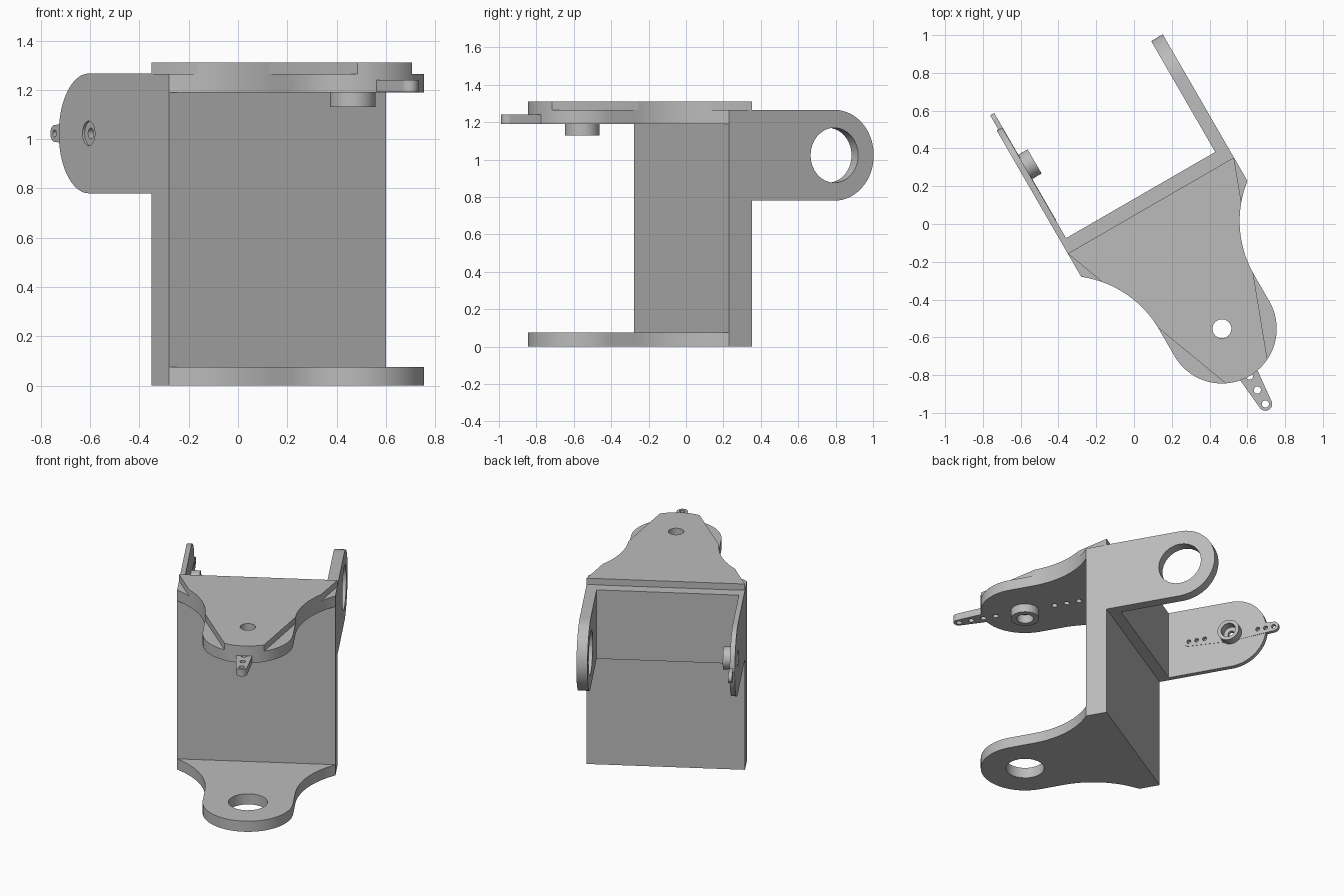
import bpy
import bmesh
from math import sin, cos, pi, radians
from mathutils import Matrix

cube = bpy.data.objects.get("Cube")
if cube:
    bpy.data.objects.remove(cube)

grey = bpy.data.materials.new("matte_grey")
grey.use_nodes = True
GREY = (0.5, 0.5, 0.5, 1)
grey.diffuse_color = GREY
grey.node_tree.nodes["Principled BSDF"].inputs["Base Color"].default_value = GREY

# The bracket is turned about the vertical
TURN = Matrix.Rotation(radians(30), 4, 'Z')
UP = Matrix.Identity(4)
# Profile (y, z), extruded along x
SIDE = Matrix(((0, 0, 1, 0), (1, 0, 0, 0), (0, 1, 0, 0), (0, 0, 0, 1)))


def prism(name, points, low, high, axis=UP):
    """Extrude a closed counter-clockwise profile between two levels."""
    bm = bmesh.new()
    bottom = [bm.verts.new((a, b, low)) for a, b in points]
    top = [bm.verts.new((a, b, high)) for a, b in points]
    bm.faces.new(bottom[::-1])
    bm.faces.new(top)
    n = len(points)
    for i in range(n):
        j = (i + 1) % n
        bm.faces.new((bottom[i], bottom[j], top[j], top[i]))
    bm.transform(TURN @ axis)
    bmesh.ops.recalc_face_normals(bm, faces=bm.faces)
    mesh = bpy.data.meshes.new(name)
    bm.to_mesh(mesh)
    bm.free()
    mesh.materials.append(grey)
    obj = bpy.data.objects.new(name, mesh)
    bpy.context.collection.objects.link(obj)
    return obj


def arc(cx, cy, r, start, end, steps=24):
    angles = [radians(start + (end - start) * i / steps) for i in range(steps + 1)]
    return [(cx + r * cos(a), cy + r * sin(a)) for a in angles]


def circle(cx, cy, r, steps=32):
    return arc(cx, cy, r, 0, 360, steps)[:-1]


def rect(x0, x1, y0, y1):
    return [(x0, y0), (x1, y0), (x1, y1), (x0, y1)]


def boolean(obj, cutter, operation='DIFFERENCE'):
    mod = obj.modifiers.new("cut", 'BOOLEAN')
    mod.object = cutter
    mod.operation = operation
    mod.solver = 'EXACT'
    bpy.context.view_layer.objects.active = obj
    bpy.ops.object.modifier_apply(modifier=mod.name)
    bpy.data.objects.remove(cutter)


def drill(obj, cx, cy, r, low, high, axis=UP):
    boolean(obj, prism("drill", circle(cx, cy, r), low, high, axis))


# Shared dimensions
LEFT, RIGHT, FRONT, BACK = -0.382, 0.634, -0.102, 0.04
MID = (LEFT + RIGHT) / 2
LUG_Y, LUG_R, NECK_Y = -0.713, 0.29, -0.55
ARM_Z, ARM_Y, ARM_R = 1.023, 0.55, 0.243
WALL_TOP, FLANGE_LOW, CAP_TOP = 1.265, 1.19, 1.31
INNER_L, INNER_R = -0.349, 0.563


def flange_profile(back):
    """Plate with hollow flanks that narrows to a round lug."""
    r = 0.568
    sweep = 52.07
    lug = arc(MID, LUG_Y, LUG_R, 180, 360, 36)
    left = arc(MID - LUG_R - r, NECK_Y, r, sweep, 0)
    right = arc(MID + LUG_R + r, NECK_Y, r, 180, 180 - sweep)
    left[0], right[-1] = (LEFT, FRONT), (RIGHT, FRONT)
    ends = [(RIGHT, back), (LEFT, back)] if back > FRONT else []
    return left + lug + right + ends


def horn_profile(cx, cy, length, tip, waist):
    """Double-ended tapered lever with round tips."""
    ahead = arc(cx, cy + length, tip, 0, 180, 16)
    behind = arc(cx, cy - length, tip, 180, 360, 16)
    return ahead + [(cx - waist, cy)] + behind + [(cx + waist, cy)]


# Upright wall and the rib between the arms
prism("upright_wall", rect(LEFT, RIGHT, FRONT, BACK), 0, WALL_TOP)
prism("rear_rib", rect(INNER_L, INNER_R, BACK, 0.115), 0.78, WALL_TOP)

# Lower flange with its bearing hole
lower = prism("lower_flange", flange_profile(FRONT), 0, 0.075)
drill(lower, MID, LUG_Y, 0.125, -0.1, 0.2)

# Upper flange and the raised straight-sided cap on it
upper = prism("upper_flange", flange_profile(FRONT), FLANGE_LOW, WALL_TOP)
cap = prism("upper_cap", flange_profile(BACK), WALL_TOP, CAP_TOP)
taper = [(LEFT, BACK), (MID - 0.125, -0.98), (MID - 0.125, -1.1),
         (MID + 0.125, -1.1), (MID + 0.125, -0.98), (RIGHT, BACK)]
boolean(cap, prism("taper", taper, 1.2, 1.4), 'INTERSECT')

# Lever and hub under the upper flange
horn = prism("upper_horn", horn_profile(MID, LUG_Y, 0.46, 0.036, 0.08),
             FLANGE_LOW + 0.001, 1.24)
hub = prism("upper_hub", circle(MID, LUG_Y, 0.093), 1.13, FLANGE_LOW + 0.002)
for part in (upper, cap, horn):
    drill(part, MID, LUG_Y, 0.05, 1.0, 1.5)
drill(hub, MID, LUG_Y, 0.055, 1.0, 1.5)
for side in (-1, 1):
    for i in range(4 if side < 0 else 3):
        y = LUG_Y + side * (0.205 + 0.085 * i)
        drill(horn, MID, y, 0.019, 1.1, 1.3)
        if i < 3:
            drill(upper, MID, y, 0.019, 1.1, 1.238)

# Rear arms: a thick one with a bearing hole, a thin one for the lever
arm_profile = ([(BACK, ARM_Z - ARM_R)]
               + arc(ARM_Y, ARM_Z, ARM_R, -90, 90, 36)
               + [(BACK, ARM_Z + ARM_R)])
thick = prism("left_arm", arm_profile, INNER_R, RIGHT, SIDE)
drill(thick, ARM_Y, ARM_Z, 0.147, 0.4, 0.8, SIDE)
thin = prism("right_arm", arm_profile, LEFT, INNER_L, SIDE)
drill(thin, ARM_Y, ARM_Z, 0.05, -0.5, -0.2, SIDE)

# Lever and hub on the inside of the thin arm
lever_points = [(ARM_Y + a, ARM_Z + b) for b, a in
                horn_profile(0, 0, 0.295, 0.034, 0.055)][::-1]
lever = prism("arm_horn", lever_points, -0.372, INNER_L + 0.002, SIDE)
arm_hub = prism("arm_hub", circle(ARM_Y, ARM_Z, 0.074), INNER_L, -0.29, SIDE)
drill(arm_hub, ARM_Y, ARM_Z, 0.05, -0.5, -0.1, SIDE)
drill(lever, ARM_Y, ARM_Z, 0.022, -0.5, -0.1, SIDE)
for side in (-1, 1):
    for i in range(3):
        y = ARM_Y + side * (0.185 + 0.055 * i)
        drill(lever, y, ARM_Z, 0.014, -0.5, -0.1, SIDE)
        if i < 2 or side < 0:
            drill(thin, y, ARM_Z, 0.014, -0.373, -0.1, SIDE)

# Smooth the round walls and keep the edges sharp
bpy.ops.object.select_all(action='DESELECT')
for obj in bpy.context.collection.objects:
    if obj.type == 'MESH':
        obj.select_set(True)
        bpy.context.view_layer.objects.active = obj
bpy.ops.object.shade_smooth_by_angle(angle=radians(30))
